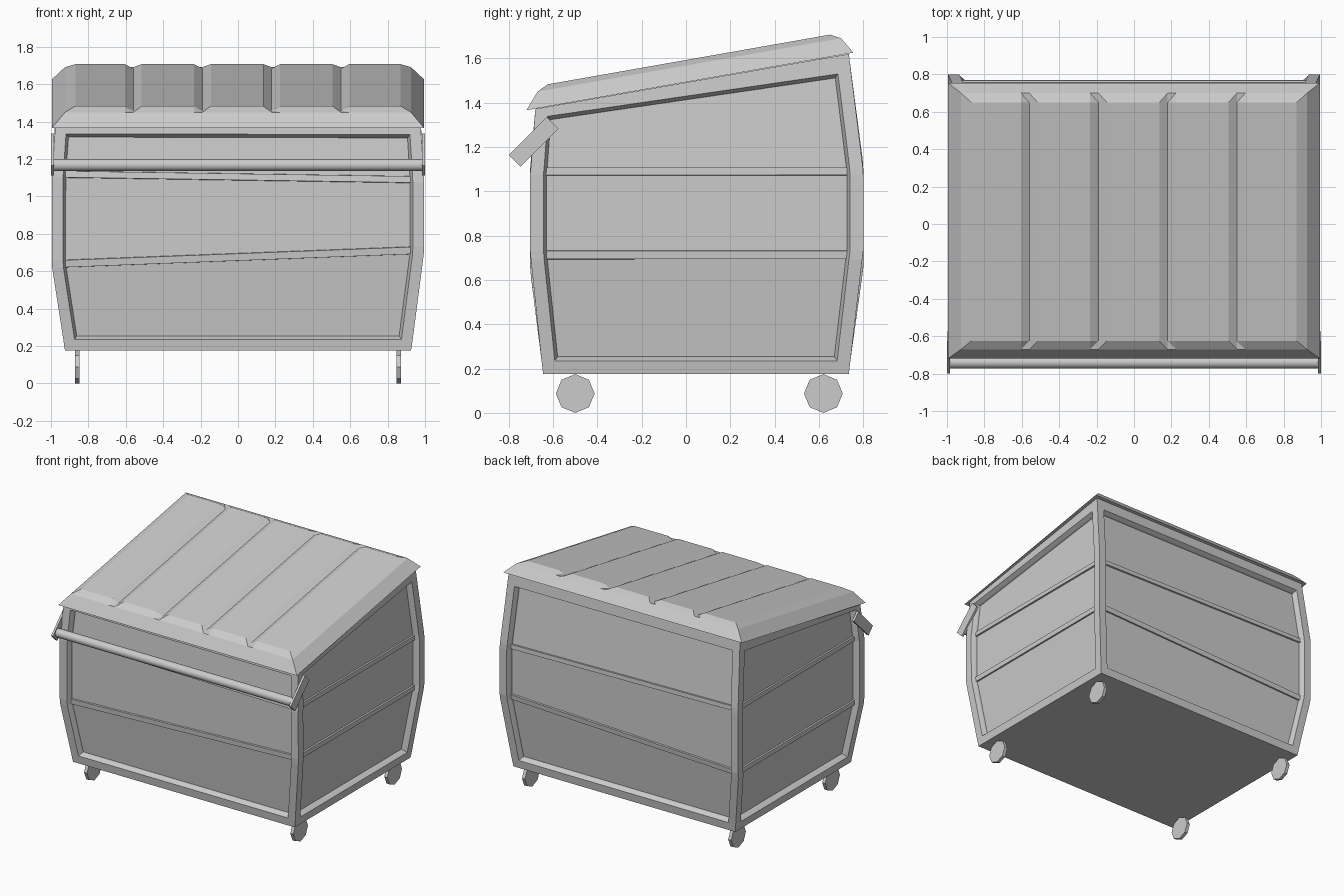
import bpy, bmesh, math
from mathutils import Vector

cube = bpy.data.objects.get("Cube")
if cube:
    bpy.data.objects.remove(cube, do_unlink=True)

grey = bpy.data.materials.new("light_grey_metal")
grey.use_nodes = True
grey.diffuse_color = (0.6, 0.6, 0.6, 1)
grey.node_tree.nodes["Principled BSDF"].inputs["Base Color"].default_value = (0.6, 0.6, 0.6, 1)


def make_object(name, bm):
    bmesh.ops.recalc_face_normals(bm, faces=bm.faces)
    mesh = bpy.data.meshes.new(name)
    bm.to_mesh(mesh)
    bm.free()
    mesh.materials.append(grey)
    obj = bpy.data.objects.new(name, mesh)
    bpy.context.collection.objects.link(obj)
    return obj


def add_cylinder(name, centre, radius, length, sides):
    """Cylinder lying along x."""
    bpy.ops.mesh.primitive_cylinder_add(vertices=sides, radius=radius, depth=length,
                                        location=centre, rotation=(0, math.pi / 2, 0))
    obj = bpy.context.object
    obj.name = name
    obj.data.materials.append(grey)
    return obj


# Bin body: four corner posts joined by framed, ribbed panels
WIDTH = [0.925, 0.934, 0.993, 0.995, 0.995, 0.993]
FRONT = [0.645, 0.652, 0.70, 0.703, 0.704, 0.70]
BACK = [0.735, 0.742, 0.795, 0.80, 0.80, 0.798]


def corner_post(sx, sy):
    low, high = (0.69, 1.075) if sx > 0 else (0.615, 1.105)
    heights = [0.175, 0.235, low, low + 0.04, high, high + 0.035]
    depth = FRONT if sy < 0 else BACK
    post = [Vector((sx * w, sy * d, z)) for w, d, z in zip(WIDTH, depth, heights)]
    top = Vector((sx * 0.977, -0.68, 1.372)) if sy < 0 else Vector((sx * 0.965, 0.735, 1.62))
    return post + [post[-1].lerp(top, 0.84), top]


posts = [corner_post(sx, sy) for sx, sy in ((-1, -1), (1, -1), (1, 1), (-1, 1))]
bm = bmesh.new()
middle, panels = [], []
for side in range(4):
    left, right = posts[side], posts[(side + 1) % 4]
    grid = []
    for a, b in zip(left, right):
        m = 0.06 / (b - a).length
        grid.append([bm.verts.new(a.lerp(b, t)) for t in (0, m, 1 - m, 1)])
    for r in range(7):
        for c in range(3):
            face = bm.faces.new((grid[r][c], grid[r][c + 1], grid[r + 1][c + 1], grid[r + 1][c]))
            if c == 1 and 1 <= r <= 5:
                middle.append(face)
                if r % 2:
                    panels.append(face)
bm.normal_update()
for side in range(4):
    bmesh.ops.inset_region(bm, faces=middle[side * 5:side * 5 + 5], thickness=0.012,
                           depth=-0.03, use_even_offset=True)
bmesh.ops.inset_individual(bm, faces=panels, thickness=0.003, depth=-0.012)
bmesh.ops.remove_doubles(bm, verts=bm.verts, dist=0.0005)
bmesh.ops.holes_fill(bm, edges=[e for e in bm.edges if e.is_boundary], sides=0)
make_object("bin_body", bm)

# Sloping lid with chamfered rim and four grooves
columns = [(-0.995, 0), (-0.925, 0.075), (-0.87, 0.1)]
for i in range(4):
    x = -0.56 + i * 0.37
    columns += [(x - 0.045, 0.1), (x, 0.076), (x + 0.045, 0.1)]
columns += [(-x, h) for x, h in columns[2::-1]]
rows = [(-0.72, 0), (-0.67, 0.075), (-0.625, 0.1), (0.65, 0.1), (0.70, 0.075), (0.755, 0)]
bm = bmesh.new()
grid = [[bm.verts.new((x, y, 1.366 + (y + 0.72) * 0.176 + min(hx, hy))) for x, hx in columns]
        for y, hy in rows]
for r in range(len(rows) - 1):
    for c in range(len(columns) - 1):
        a, b, d, e = grid[r][c], grid[r][c + 1], grid[r + 1][c + 1], grid[r + 1][c]
        # Split each cell so the rim mitres run to the corners
        if (r < 2) == (c < 8):
            bm.faces.new((a, b, d))
            bm.faces.new((a, d, e))
        else:
            bm.faces.new((a, b, e))
            bm.faces.new((b, d, e))
bmesh.ops.holes_fill(bm, edges=[e for e in bm.edges if e.is_boundary], sides=0)
make_object("lid", bm)

# Front push bar
bar = add_cylinder("push_bar", (0, -0.74, 1.168), 0.032, 1.97, 24)
bpy.ops.object.shade_smooth_by_angle(angle=math.radians(40))

# Bar brackets and wheels, left and right
for side, sx in (("left", 1), ("right", -1)):
    bpy.ops.mesh.primitive_cube_add(size=1, location=(sx * 0.992, -0.687, 1.223),
                                    rotation=(math.radians(45), 0, 0))
    bracket = bpy.context.object
    bracket.name = side + "_bar_bracket"
    bracket.scale = (0.016, 0.242, 0.075)
    bracket.data.materials.append(grey)
    for end, y in (("front", -0.5), ("back", 0.62)):
        add_cylinder(f"{end}_{side}_wheel", (sx * 0.86, y, 0.0875), 0.0875, 0.025, 8)
